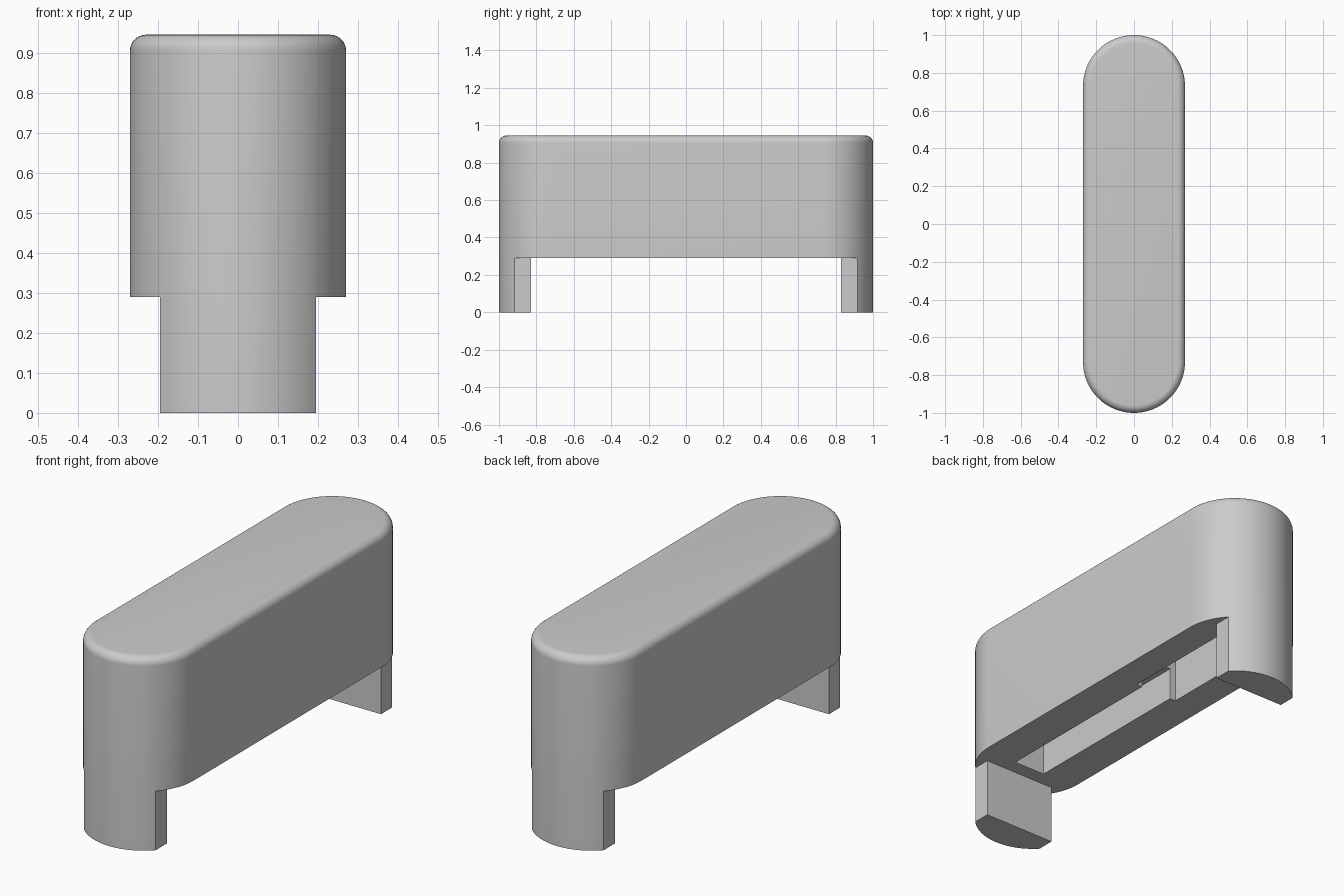
import bpy, bmesh, math

default = bpy.data.objects.get("Cube")
if default:
    bpy.data.objects.remove(default, do_unlink=True)

# Main dimensions
RADIUS, HALF_LENGTH, HEIGHT = 0.27, 1.0, 0.945
BODY_BASE, EDGE_ROUND = 0.29, 0.04
LEG_HALF_WIDTH, LEG_INNER = 0.195, 0.83
SLOT_STEP, SLOT_END = 0.16, 0.757

grey = bpy.data.materials.new("mid grey")
grey.use_nodes = True
grey.diffuse_color = (0.6, 0.6, 0.6, 1)
grey.node_tree.nodes["Principled BSDF"].inputs["Base Color"].default_value = (0.6, 0.6, 0.6, 1)


def prism(name, outline, z0, z1, top_round=0):
    """Extrude a counter-clockwise outline upward, optionally rounding the top rim."""
    bm = bmesh.new()
    base = bm.faces.new([bm.verts.new((x, y, z0)) for x, y in outline])
    ext = bmesh.ops.extrude_face_region(bm, geom=[base], use_keep_orig=True)
    top = [v for v in ext["geom"] if isinstance(v, bmesh.types.BMVert)]
    bmesh.ops.translate(bm, verts=top, vec=(0, 0, z1 - z0))
    bmesh.ops.recalc_face_normals(bm, faces=bm.faces)
    if top_round:
        rim = [e for e in bm.edges if all(v in top for v in e.verts)]
        bmesh.ops.bevel(bm, geom=rim, offset=top_round, segments=8,
                        profile=0.5, affect='EDGES')
    mesh = bpy.data.meshes.new(name)
    bm.to_mesh(mesh)
    bm.free()
    mesh.materials.append(grey)
    obj = bpy.data.objects.new(name, mesh)
    bpy.context.collection.objects.link(obj)
    return obj


def select(obj):
    bpy.ops.object.select_all(action='DESELECT')
    obj.select_set(True)
    bpy.context.view_layer.objects.active = obj


def cut(target, cutter):
    """Subtract the cutter from the target and discard it."""
    cutter.hide_render = True
    select(target)
    mod = target.modifiers.new("cut", 'BOOLEAN')
    mod.operation, mod.solver, mod.object = 'DIFFERENCE', 'EXACT', cutter
    bpy.ops.object.modifier_apply(modifier=mod.name)
    bpy.data.objects.remove(cutter, do_unlink=True)


def rectangle(x, y0, y1):
    return [(-x, y0), (x, y0), (x, y1), (-x, y1)]


# Pill-shaped block with a rounded top rim
ARC = 40
pill = []
for side in (1, -1):
    for i in range(ARC + 1):
        a = math.pi * i / ARC
        pill.append((side * RADIUS * math.cos(a),
                     side * (HALF_LENGTH - RADIUS + RADIUS * math.sin(a))))
body = prism("body_with_end_legs", pill, 0, HEIGHT, EDGE_ROUND)

# Clear the space under the body, leaving a narrow leg at each end
w, n, far = LEG_HALF_WIDTH, LEG_INNER, 1.2
right_half = [(w, -far), (far, -far), (far, far), (w, far), (w, n)]
clearance = right_half + [(-w, n)] + [(-x, -y) for x, y in right_half[:4]] + [(-w, -n), (w, -n)]
cut(body, prism("clearance", clearance, -0.1, BODY_BASE))

# Stepped slot in the underside: shallow narrow front, deeper wide back
cut(body, prism("narrow_slot", rectangle(0.085, -SLOT_END, SLOT_STEP + 0.05),
                BODY_BASE - 0.05, BODY_BASE + 0.16))
cut(body, prism("wide_slot", rectangle(0.117, SLOT_STEP, SLOT_END),
                BODY_BASE - 0.05, BODY_BASE + 0.26))

# Smooth rounded walls, crisp cut edges
select(body)
bpy.ops.object.shade_smooth_by_angle(angle=math.radians(30))
